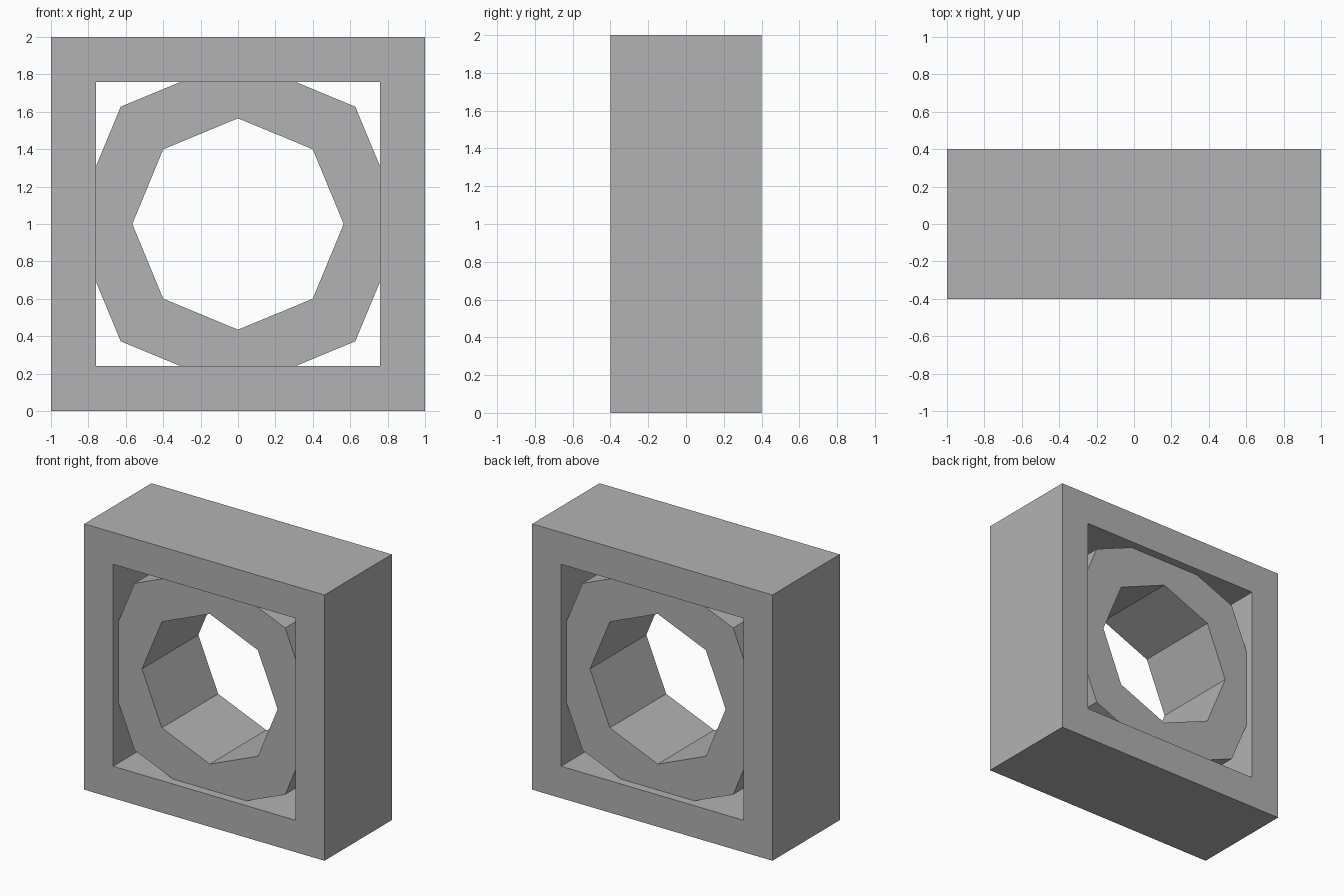
import bpy, bmesh, math

if "Cube" in bpy.data.objects:
    bpy.data.objects.remove(bpy.data.objects["Cube"])

grey = bpy.data.materials.new("plain grey")
grey.diffuse_color = (0.448, 0.448, 0.448, 1)
grey.use_nodes = True
grey.node_tree.nodes["Principled BSDF"].inputs["Base Color"].default_value = grey.diffuse_color


def tube(name, sides, outer, inner, half_depth, start):
    """Polygonal ring with its axis along y, centred at z = 1."""
    bm = bmesh.new()
    rings = []
    for radius, y in ((outer, -half_depth), (outer, half_depth),
                      (inner, half_depth), (inner, -half_depth)):
        rings.append([bm.verts.new((radius * math.cos(start + 2 * math.pi * i / sides), y,
                                    1 + radius * math.sin(start + 2 * math.pi * i / sides)))
                      for i in range(sides)])
    for k in range(4):
        a, b = rings[k], rings[(k + 1) % 4]
        for i in range(sides):
            j = (i + 1) % sides
            bm.faces.new((a[i], a[j], b[j], b[i]))
    bmesh.ops.recalc_face_normals(bm, faces=bm.faces)
    mesh = bpy.data.meshes.new(name)
    bm.to_mesh(mesh)
    bm.free()
    mesh.materials.append(grey)
    obj = bpy.data.objects.new(name, mesh)
    bpy.context.collection.objects.link(obj)
    return obj


# Square outer frame
tube("square_frame", 4, math.sqrt(2), 0.76 * math.sqrt(2), 0.4, math.pi / 4)
# Recessed eight-sided ring, its flat points buried in the frame
tube("octagon_ring", 8, 0.887, 0.565, 0.335, 0)
